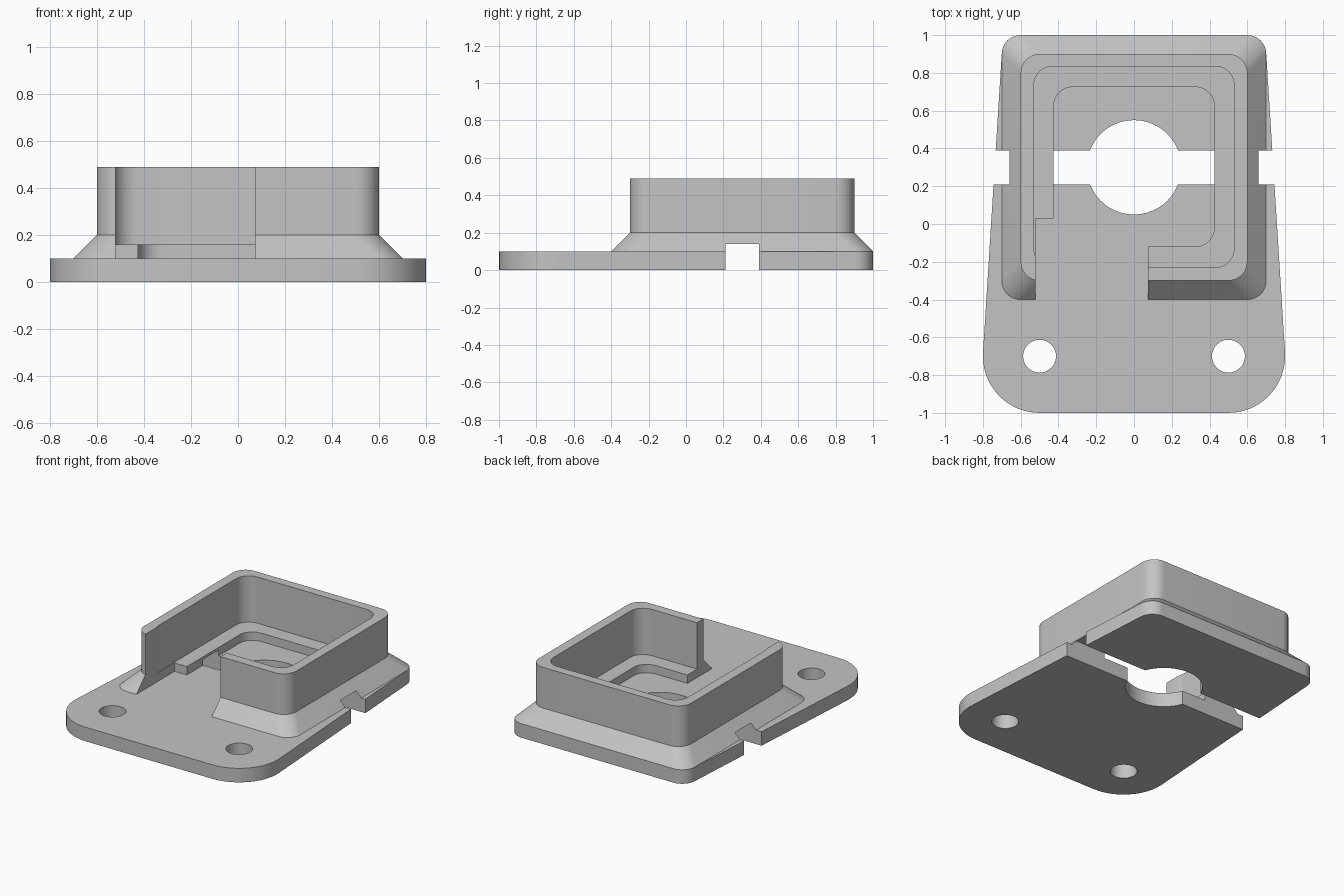
import bpy
import bmesh
from math import sin, cos, radians, atan2, acos, hypot, degrees

cube = bpy.data.objects.get("Cube")
if cube:
    bpy.data.objects.remove(cube, do_unlink=True)

grey = bpy.data.materials.new("light_grey")
grey.use_nodes = True
colour = (0.55, 0.55, 0.55, 1)
grey.diffuse_color = colour
grey.node_tree.nodes["Principled BSDF"].inputs["Base Color"].default_value = colour


def arc(cx, cy, r, start, end, steps=12):
    angles = [radians(start + (end - start) * i / steps) for i in range(steps + 1)]
    return [(cx + r * cos(a), cy + r * sin(a)) for a in angles]


def rounded_rect(half_width, front, back, r=0.1):
    right = arc(half_width - r, front + r, r, -90, 0) + arc(half_width - r, back - r, r, 0, 90)
    return right + [(-x, y) for x, y in reversed(right)]


def loft(name, layers):
    """Closed solid through (outline, height) layers with equal point counts."""
    bm = bmesh.new()
    rings = [[bm.verts.new((x, y, z)) for x, y in outline] for outline, z in layers]
    for low, high in zip(rings, rings[1:]):
        n = len(low)
        for i in range(n):
            j = (i + 1) % n
            bm.faces.new((low[i], low[j], high[j], high[i]))
    bm.faces.new(rings[0][::-1])
    bm.faces.new(rings[-1])
    bmesh.ops.recalc_face_normals(bm, faces=bm.faces)
    mesh = bpy.data.meshes.new(name)
    bm.to_mesh(mesh)
    bm.free()
    mesh.materials.append(grey)
    obj = bpy.data.objects.new(name, mesh)
    bpy.context.collection.objects.link(obj)
    return obj


def prism(name, outline, bottom, top):
    return loft(name, [(outline, bottom), (outline, top)])


def box(name, x0, x1, y0, y1, z0, z1):
    return prism(name, [(x0, y0), (x1, y0), (x1, y1), (x0, y1)], z0, z1)


def cylinder(name, x, y, r):
    return prism(name, arc(x, y, r, 0, 360, 48)[:-1], -0.2, 0.3)


def carve(obj, cutters):
    """Subtract the cutters, then shade the curved sides smooth."""
    bpy.ops.object.select_all(action="DESELECT")
    obj.select_set(True)
    bpy.context.view_layer.objects.active = obj
    for cutter in cutters:
        cutter.hide_render = True
        mod = obj.modifiers.new("cut", "BOOLEAN")
        mod.operation = "DIFFERENCE"
        mod.solver = "EXACT"
        mod.object = cutter
        bpy.ops.object.modifier_apply(modifier=mod.name)
    bpy.ops.object.shade_smooth_by_angle(angle=radians(30))


# Base plate: tapered outline, tangent to small rear and large front corners
rear, front = (0.6, 0.9, 0.1), (0.5, -0.7, 0.3)
dx, dy = rear[0] - front[0], rear[1] - front[1]
tilt = degrees(atan2(dy, dx) - acos((front[2] - rear[2]) / hypot(dx, dy)))
right_side = arc(*front, -90, tilt) + arc(*rear, tilt, 90)
plate = prism("base_plate", right_side + [(-x, y) for x, y in reversed(right_side)], 0, 0.1)

# Housing: flared foot rising into a straight wall
wall = rounded_rect(0.6, -0.3, 0.9)
housing = loft("housing", [(rounded_rect(0.7, -0.4, 1.0), 0.1), (wall, 0.2), (wall, 0.49)])

# Cutters: cross slot, holes, stepped pocket and front opening
slot = box("slot_cutter", -1, 1, 0.21, 0.39, -0.2, 0.14)
holes = [cylinder("centre_hole_cutter", 0, 0.3, 0.25)]
holes += [cylinder("screw_hole_cutter", x, -0.7, 0.087) for x in (-0.5, 0.5)]
pocket = prism("pocket_cutter", rounded_rect(0.53, -0.23, 0.835), 0.16, 0.7)
floor_opening = prism("floor_opening_cutter", rounded_rect(0.425, -0.12, 0.725), 0, 0.7)
front_opening = box("front_opening_cutter", -0.522, 0.073, -0.6, 0.03, 0, 0.7)

carve(plate, [slot] + holes)
carve(housing, [pocket, floor_opening, front_opening, slot])

# Remove the helpers once they are used
for cutter in [slot, pocket, floor_opening, front_opening] + holes:
    bpy.data.objects.remove(cutter, do_unlink=True)
